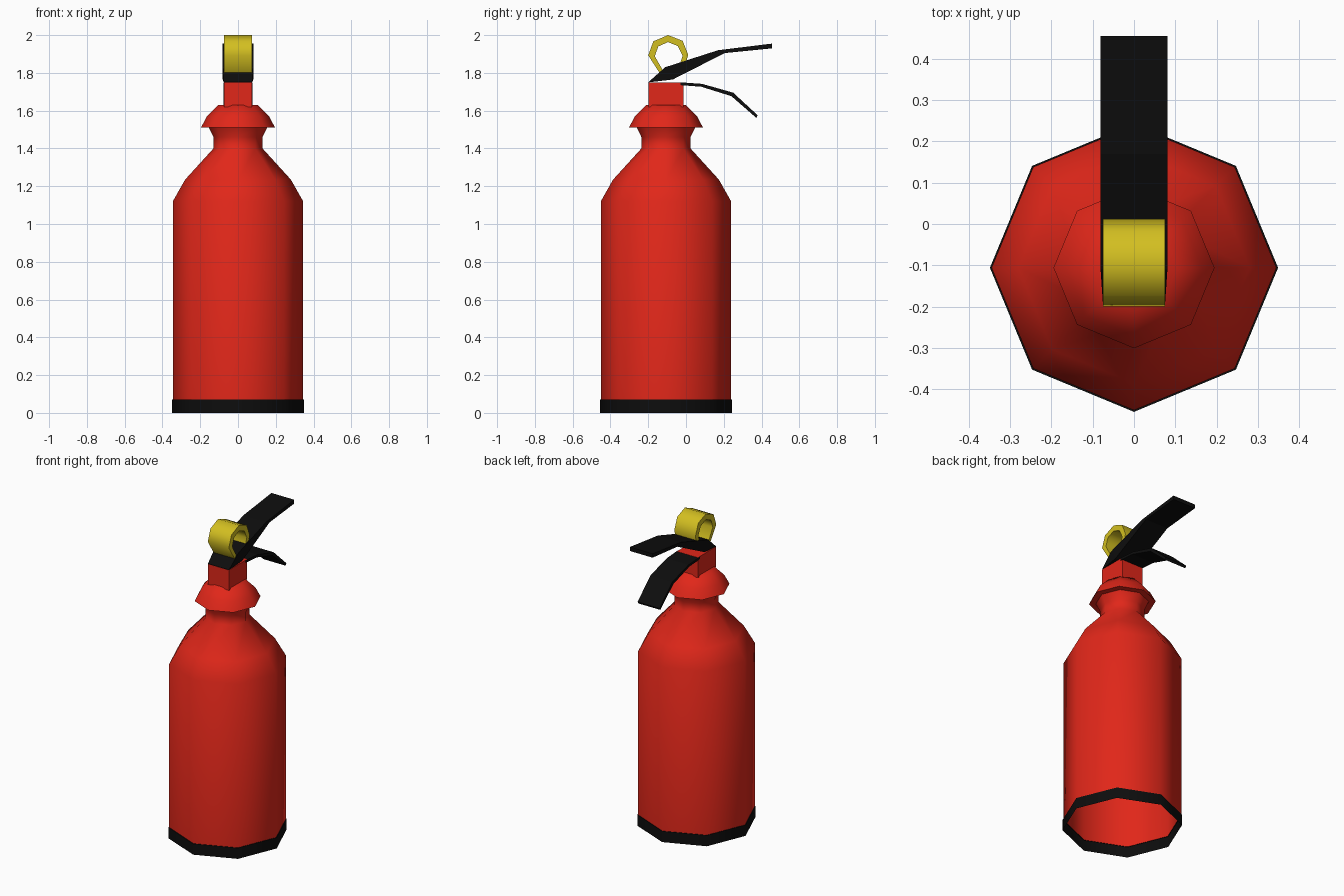
import bpy, bmesh, math

if "Cube" in bpy.data.objects:
    bpy.data.objects.remove(bpy.data.objects["Cube"])

CY = -0.106  # the bottle axis sits forward of the origin


def material(name, rgb):
    m = bpy.data.materials.new(name)
    m.diffuse_color = (*rgb, 1)
    m.use_nodes = True
    m.node_tree.nodes["Principled BSDF"].inputs["Base Color"].default_value = m.diffuse_color
    return m


RED = material("red_paint", (0.75, 0.02, 0.01))
BLACK = material("black_plastic", (0.004, 0.004, 0.004))
YELLOW = material("yellow_plastic", (0.65, 0.52, 0.015))


def finish(name, bm, mat, smooth=None):
    bmesh.ops.remove_doubles(bm, verts=bm.verts, dist=1e-5)
    me = bpy.data.meshes.new(name)
    bm.to_mesh(me)
    bm.free()
    me.materials.append(mat)
    ob = bpy.data.objects.new(name, me)
    bpy.context.collection.objects.link(ob)
    if smooth:
        bpy.ops.object.select_all(action='DESELECT')
        ob.select_set(True)
        bpy.context.view_layer.objects.active = ob
        bpy.ops.object.shade_smooth_by_angle(angle=math.radians(smooth))
    return ob


def lathe(name, profile, mat, n=8):
    """Spin (radius, z) points round the bottle axis in n flat sides."""
    bm = bmesh.new()
    rings = [[bm.verts.new((r * math.cos(2 * math.pi * i / n),
                            CY + r * math.sin(2 * math.pi * i / n), z))
              for i in range(n)] for r, z in profile]
    for a, b in zip(rings, rings[1:]):
        for i in range(n):
            k = (i + 1) % n
            bm.faces.new((a[i], a[k], b[k], b[i]))
    return finish(name, bm, mat, 50)


def strip(name, outer, inner, mat, widths=None, smooth=None):
    """Bent strap: matching outer/inner (y, z) lines, with half widths in x."""
    bm = bmesh.new()
    widths = widths or [0.075] * len(outer)
    secs = []
    for (yo, zo), (yi, zi), w in zip(outer, inner, widths):
        secs.append([bm.verts.new(c) for c in
                     ((-w, yo, zo), (w, yo, zo), (w, yi, zi), (-w, yi, zi))])
    for a, b in zip(secs, secs[1:]):
        for i in range(4):
            k = (i + 1) % 4
            bm.faces.new((a[i], a[k], b[k], b[i]))
    bm.faces.new(secs[0])
    bm.faces.new(secs[-1][::-1])
    bmesh.ops.recalc_face_normals(bm, faces=bm.faces)
    return finish(name, bm, mat, smooth)


# Bottle with shoulder, neck and flared collar, open underneath
lathe("bottle", [(0.345, 0.07), (0.345, 1.12), (0.28, 1.235), (0.13, 1.40),
                 (0.13, 1.46), (0.155, 1.512), (0.195, 1.512), (0.165, 1.57),
                 (0.105, 1.63), (0, 1.63)], RED)

# Black foot band, a thin open ring
lathe("base_band", [(0.349, 0), (0.349, 0.07), (0.345, 0.07)], BLACK)

# Square valve block
bm = bmesh.new()
bmesh.ops.create_cube(bm, size=1)
for v in bm.verts:
    v.co = (v.co.x * 0.15, -0.107 + v.co.y * 0.185, 1.685 + v.co.z * 0.13)
finish("valve_block", bm, RED)

# Upper squeeze lever
strip("upper_lever",
      [(-0.198, 1.752), (-0.11, 1.83), (0.17, 1.92), (0.455, 1.955)],
      [(-0.198, 1.75), (-0.07, 1.765), (0.205, 1.905), (0.455, 1.93)],
      BLACK, [0.075, 0.081, 0.081, 0.081])

# Lower carrying lever
strip("lower_lever",
      [(-0.03, 1.75), (0.085, 1.742), (0.25, 1.695), (0.38, 1.575)],
      [(-0.03, 1.735), (0.08, 1.727), (0.24, 1.677), (0.372, 1.562)],
      BLACK, [0.078] * 4)

# Safety pin loop, a bent strap standing on the upper lever
strip("pin_loop",
      [(-0.14, 1.80), (-0.2, 1.893), (-0.173, 1.967), (-0.095, 2.0),
       (-0.018, 1.97), (0.012, 1.895), (-0.005, 1.84)],
      [(-0.115, 1.80), (-0.165, 1.888), (-0.147, 1.94), (-0.095, 1.963),
       (-0.043, 1.942), (-0.018, 1.89), (-0.035, 1.84)],
      YELLOW, smooth=55)
